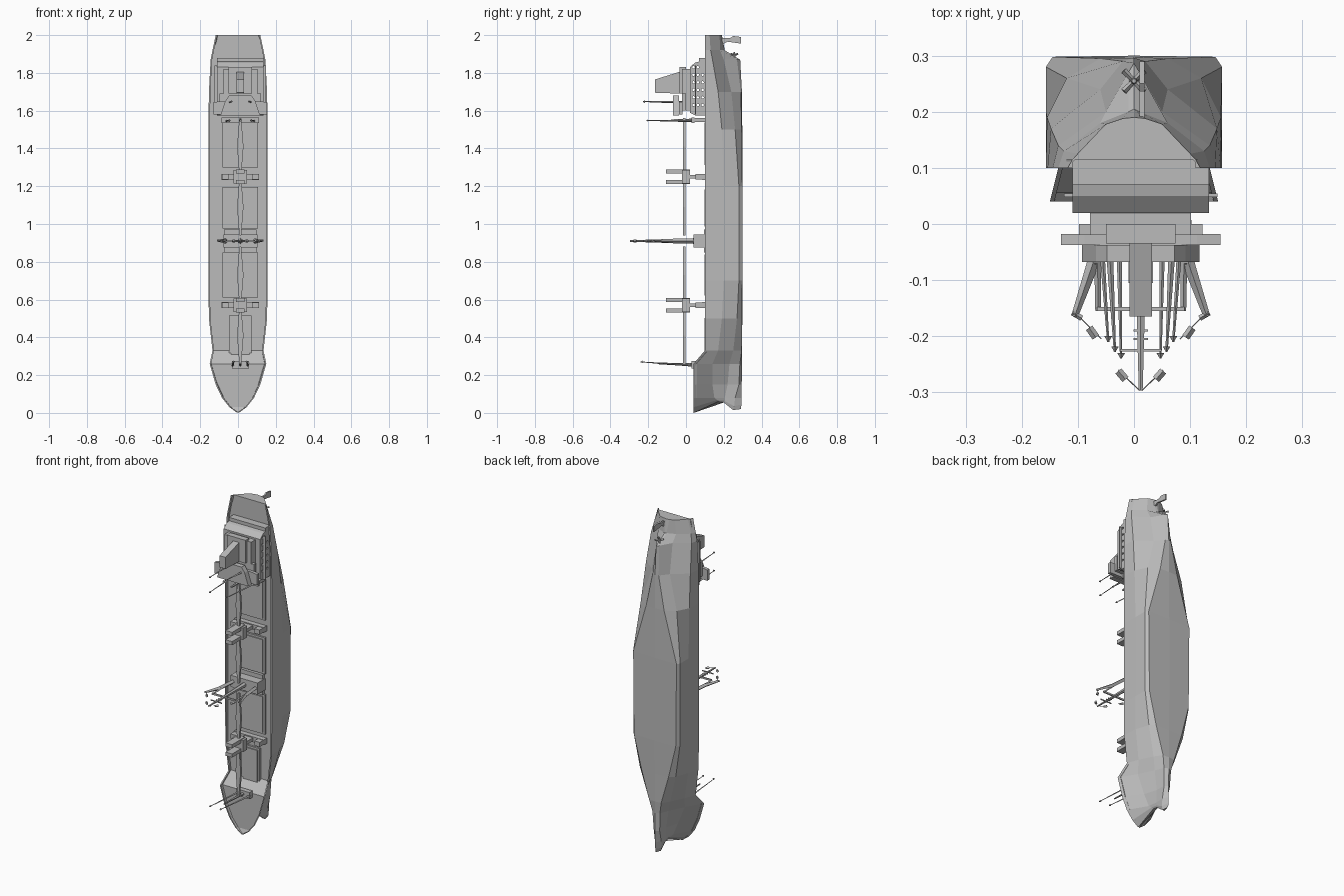
import bpy, bmesh, math
from mathutils import Vector

grey = bpy.data.materials.new("ship_grey")
grey.diffuse_color = (0.5, 0.5, 0.5, 1)
CX = 0.012          # centre line of everything standing on the deck


def finish(name, bm):
    bmesh.ops.recalc_face_normals(bm, faces=bm.faces)
    me = bpy.data.meshes.new(name)
    bm.to_mesh(me)
    bm.free()
    me.materials.append(grey)
    ob = bpy.data.objects.new(name, me)
    bpy.context.collection.objects.link(ob)
    return ob


def prism(name, pts, axis, a, b):
    """Extrude a profile: axis x takes (y, z) points, axis y takes (x, z) points."""
    bm = bmesh.new()
    place = (lambda p, t: (t, p[0], p[1])) if axis == 'x' else (lambda p, t: (p[0], t, p[1]))
    r = [[bm.verts.new(place(p, t)) for p in pts] for t in (a, b)]
    n = len(pts)
    bm.faces.new(r[0])
    bm.faces.new(r[1][::-1])
    for i in range(n):
        bm.faces.new((r[0][i], r[0][(i + 1) % n], r[1][(i + 1) % n], r[1][i]))
    return finish(name, bm)


def box(name, hw, y0, y1, z0, z1, cx=CX):
    return prism(name, [(cx - hw, z0), (cx + hw, z0), (cx + hw, z1), (cx - hw, z1)], 'y', y0, y1)


def rod(name, p, q, r1, r2, sides=4):
    p, q = Vector(p), Vector(q)
    d = q - p
    bm = bmesh.new()
    bmesh.ops.create_cone(bm, cap_ends=True, segments=sides, radius1=r1, radius2=r2, depth=d.length)
    rot = d.to_track_quat('Z', 'Y').to_matrix()
    for v in bm.verts:
        v.co = rot @ v.co + (p + q) / 2
    return finish(name, bm)


# Hull: half sections from stern to bow: z, then (half width, y) for deck edge,
# side, bilge and flat bottom, then keel y
sections = [
    (2.00, .118, .10, .10, .125, .05, .178, .02, .188, .19),
    (1.92, .135, .10, .125, .13, .06, .18, .01, .20, .205),
    (1.87, .145, .10, .135, .14, .05, .20, .01, .27, .287),
    (1.70, .154, .10, .148, .17, .06, .24, .02, .29, .296),
    (1.50, .157, .10, .155, .19, .12, .26, .06, .295, .298),
    (1.20, .157, .10, .157, .20, .157, .28, .145, .298, .30),
    (0.70, .157, .10, .157, .20, .155, .28, .14, .298, .30),
    (0.50, .154, .10, .147, .19, .12, .27, .09, .296, .298),
    (0.33, .135, .10, .11, .17, .07, .25, .04, .295, .297),
    (0.26, .150, .04, .09, .14, .045, .23, .025, .285, .296),
    (0.15, .118, .04, .045, .14, .022, .22, .02, .28, .295),
    (0.08, .085, .04, .02, .15, .013, .205, .016, .26, .295),
]
stem_z = (0, 0, 0, 0, .06, .055, .015, .02)
rows = []
for s in sections:
    z, w, y = s[0], s[1], s[2]
    half = [(0, y + .015), (w - .008, y + .015), (w - .008, y)]
    half += [(s[i], s[i + 1]) for i in (1, 3, 5, 7)] + [(0, s[9])]
    rows.append([(a, b, z) for a, b in half])
# two bow rows: rounded forecastle tip, then the stem with the bulb
rows.append([(0, .055, .03), (.037, .055, .03), (.037, .04, .03), (.045, .04, .03),
             (.012, .165, .068), (.008, .203, .064), (.014, .255, .035), (0, .294, .045)])
rows.append([(0, .045, .004), (.002, .045, .004), (.002, .04, .002), (.004, .04, 0),
             (.004, .17, .06), (.004, .2, .055), (.006, .25, .015), (0, .29, .02)])
bm = bmesh.new()
rings = []
for r in rows:
    full = r + [(-x, y, z) for x, y, z in r[-2:0:-1]]
    rings.append([bm.verts.new(c) for c in full])
for a, b in zip(rings, rings[1:]):
    n = len(a)
    for i in range(n):
        bm.faces.new((a[i], a[(i + 1) % n], b[(i + 1) % n], b[i]))
bm.faces.new(rings[0])
bm.faces.new(rings[-1])
finish("hull", bm)

# Rudder and propeller
prism("rudder", [(.185, 1.965), (.2, 1.955), (.22, 1.965), (.29, 1.955), (.29, 1.99),
                 (.25, 1.995), (.235, 1.985), (.19, 1.985)], 'x', .01, .019)
rod("rudder_stock", (.014, .19, 1.975), (.002, .16, 1.975), .006, .006, 6)
rod("propeller_hub", (0, .255, 1.85), (0, .255, 1.91), .014, .004, 8)
for k in range(4):
    a = math.radians(45 + 90 * k)
    rod("propeller_blade", (0, .255, 1.895), (.026 * math.cos(a), .255 + .026 * math.sin(a), 1.9),
        .004, .006)

# Accommodation block with portholes cut through it
house = prism("accommodation_block", [(.115, 1.575), (.05, 1.575), (.02, 1.59), (.02, 1.83),
                                      (.05, 1.855), (.07, 1.86), (.07, 1.88), (.115, 1.88)],
              'x', CX - .122, CX + .122)
bm = bmesh.new()
for y in (.04, .063, .088):
    for i in range(6):
        g = bmesh.ops.create_cone(bm, cap_ends=True, segments=8, radius1=.007, radius2=.007, depth=.4)
        for v in g['verts']:
            x, yy, zz = v.co
            v.co = (zz, y + yy, 1.63 + .04 * i + x)
cutter = finish("porthole_cutter", bm)
cutter.hide_render = True
mod = house.modifiers.new("portholes", 'BOOLEAN')
mod.object = cutter
mod.solver = 'EXACT'
bpy.context.view_layer.objects.active = house
bpy.ops.object.modifier_apply(modifier=mod.name)
bpy.data.objects.remove(cutter)

# Upper tiers, bridge and funnel
box("boat_deck", .142 - .005, .048, .054, 1.58, 1.84)
box("upper_tier", .09, -.02, .02, 1.6, 1.82)
box("officer_tier", .11, -.02, .0, 1.6, 1.69)
prism("bridge", [(CX - .142, 1.58), (CX + .142, 1.58), (CX + .142, 1.645), (CX + .1, 1.65),
                 (CX - .1, 1.65), (CX - .142, 1.645)], 'y', -.037, -.018)
prism("wheelhouse", [(CX - .105, 1.575), (CX + .105, 1.575), (CX + .08, 1.65), (CX + .06, 1.68),
                     (CX - .06, 1.68), (CX - .08, 1.65)], 'y', -.068, -.037)
box("funnel_casing", .062, -.035, -.0, 1.69, 1.83)
prism("funnel", [(-.02, 1.69), (-.165, 1.695), (-.165, 1.765), (-.02, 1.81)], 'x', CX - .02, CX + .02)

# Cargo hatches
for z0, z1, hw in ((1.3, 1.55, .095), (.975, 1.195, .095), (.61, .85, .095), (.28, .515, .06)):
    box("hatch_coaming", hw, .104, .118, z0, z1)
    box("hatch_cover", hw - .012, .098, .105, z0 + .012, z1 - .012)

# Deck cranes: platform, pedestal, twin cabs and tapered jibs
for z in (.57, 1.25):
    box("crane_platform", .1, .085, .118, z - .016, z + .016)
    box("crane_pedestal", .028, .0, .118, z - .01, z + .01)
    box("crane_crosshead", .035, -.02, .02, z - .035, z + .035)
    for s in (-1, 1):
        box("crane_cab", .022, -.105, .02, z + s * .028 - .011, z + s * .028 + .011)
        for t in (-1, 1):
            box("crane_winch", .018, .05, .1, z - .014, z + .014, CX + t * .08)
        a, m, b = z + s * .035, z + s * .16, z + s * .31
        prism("crane_jib", [(CX - .007, a), (CX - .017, m), (CX - .005, b),
                            (CX + .005, b), (CX + .017, m), (CX + .007, a)], 'y', -.016, -.003)

# Centre mast house and mast
box("mast_house", .09, .04, .118, .875, .945)
box("mast_house_base", .085, .095, .118, .85, .97)
rod("centre_mast", (CX, .05, .91), (CX, -.297, .91), .015, .004, 6)
for y in (-.19, -.205, -.225):
    hw = .037 if y == -.225 else .013
    box("mast_yard", hw, y - .002, y + .002, .907, .913)
box("mast_cross_beam", .078, -.155, -.148, .905, .915)
for s in (-1, 1):
    X = lambda d: CX + s * d
    rod("derrick_post", (X(.075), .04, .91), (X(.085), -.07, .91), .012, .012)
    rod("derrick_arm", (X(.085), -.07, .91), (X(.118), -.165, .912), .011, .006)
    rod("mast_leg", (X(.078), .04, .91), (X(.076), -.155, .908), .007, .005)
    rod("derrick_tip", (X(.105), -.168, .912), (X(.122), -.158, .912), .005, .005)
    rod("derrick_cable", (X(.11), -.165, .912), (X(.07), -.205, .912), .001, .001)
    rod("derrick_block", (X(.092), -.185, .912), (X(.08), -.202, .912), .007, .007)
    rod("mast_cable", (X(.002), -.297, .91), (X(.04), -.26, .91), .001, .001)
    rod("mast_block", (X(.027), -.277, .91), (X(.04), -.262, .91), .007, .007)

    # Paired light masts at the bow, ahead of the house and on the bridge
    for z, d0, d1, y0, y1, lean in ((.25, .04, .035, .045, -.24, .02), (1.545, .075, .058, .04, -.21, .003),
                                    (1.645, .055, .046, -.06, -.228, .003)):
        rod("light_mast", (X(d0), y0, z), (X(d1), y1, z + lean), .006, .002)
        rod("mast_tip", (X(d1), y1 + .01, z + lean), (X(d1), y1, z + lean), .007, .001)

# Mast footings at both ends of the deck
box("forward_mast_house", .045, .028, .057, .235, .275)
rod("forward_mast", (CX, .04, .255), (CX, -.15, .262), .009, .004, 6)
box("aft_mast_platform", .1, .03, .045, 1.535, 1.565)
rod("aft_mast", (CX, .1, 1.55), (CX, -.08, 1.548), .01, .006, 6)
for s in (-1, 1):
    box("aft_platform_leg", .008, .04, .118, 1.54, 1.56, CX + s * .085)
